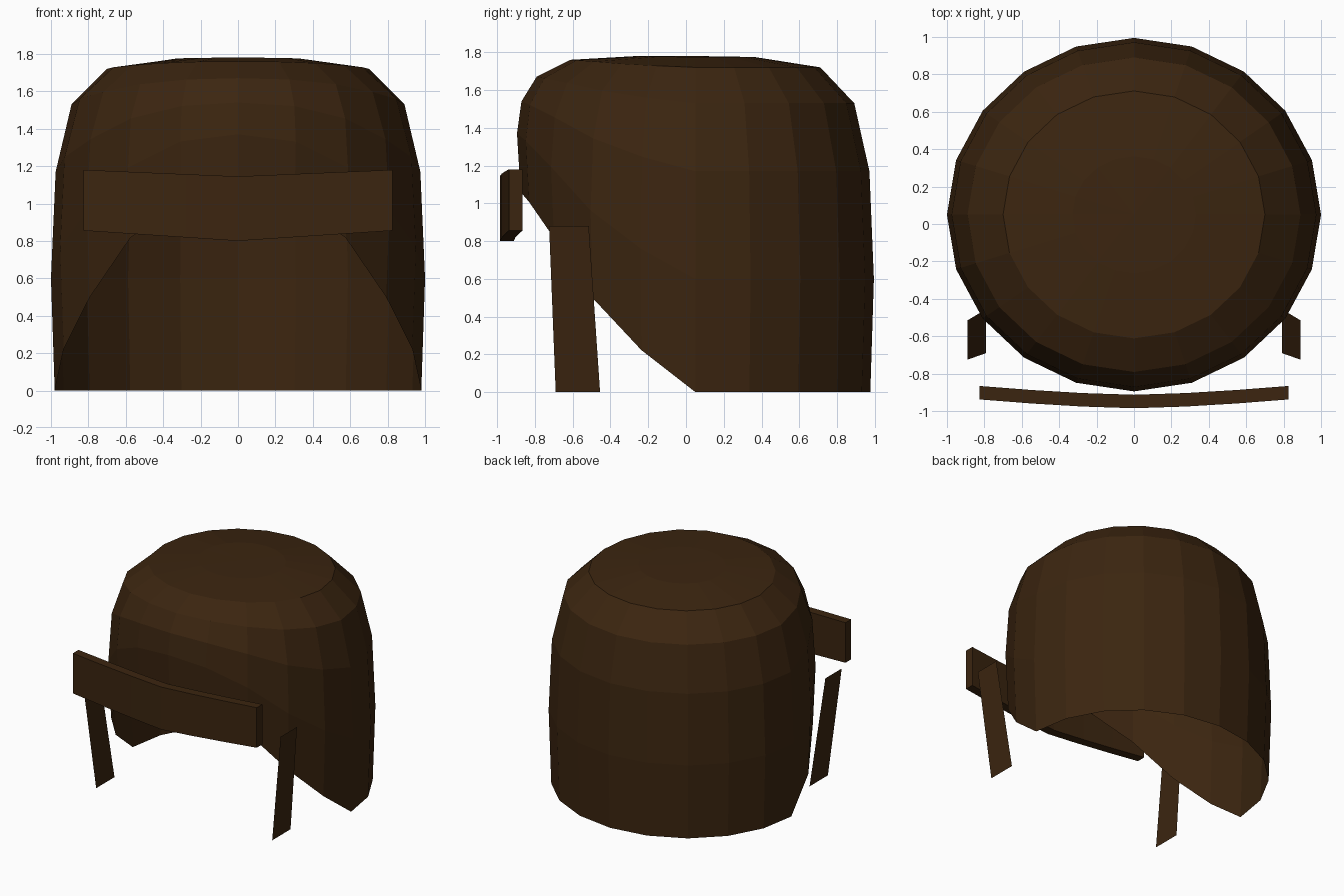
import bpy, bmesh, math

cube = bpy.data.objects.get("Cube")
if cube:
    bpy.data.objects.remove(cube)

brown = bpy.data.materials.new("dark_brown")
brown.use_nodes = True
COLOUR = (0.044, 0.0185, 0.005, 1)
brown.diffuse_color = COLOUR
brown.node_tree.nodes["Principled BSDF"].inputs["Base Color"].default_value = COLOUR


def finish(bm, name):
    mesh = bpy.data.meshes.new(name)
    bm.to_mesh(mesh)
    bm.free()
    mesh.materials.append(brown)
    obj = bpy.data.objects.new(name, mesh)
    bpy.context.collection.objects.link(obj)
    return obj


def bridge(bm, a, b, closed=True):
    n = len(a)
    for i in range(n if closed else n - 1):
        j = (i + 1) % n
        bm.faces.new((a[i], a[j], b[j], b[i]))


# Hair cap: open rings whose front is raised to leave the face free
SIDES = 20
FRONT_LIFT = [1, 0.95, 0.77, 0.47, 0.21, 0]
RINGS = [  # radius, height, extra height at the front
    (0.98, 0.0, 1.06), (1.0, 0.6, 0.77), (0.975, 1.17, 0.37),
    (0.89, 1.53, 0.14), (0.70, 1.72, 0.04), (0.33, 1.775, 0.005)]
bm = bmesh.new()
rings = []
for radius, height, lift in RINGS:
    ring = []
    for k in range(SIDES):
        angle = math.tau * k / SIDES
        step = min(k, SIDES - k)
        raised = FRONT_LIFT[step] if step < len(FRONT_LIFT) else 0
        ring.append(bm.verts.new((radius * math.sin(angle),
                                  0.05 - 0.945 * radius * math.cos(angle),
                                  height + lift * raised)))
    rings.append(ring)
for low, high in zip(rings, rings[1:]):
    bridge(bm, low, high)
tip = bm.verts.new((0, 0.05, 1.78))
for k in range(SIDES):
    bm.faces.new((rings[-1][k], rings[-1][(k + 1) % SIDES], tip))
finish(bm, "hair_cap")

# Brow band: a bowed slab that dips in the middle
bm = bmesh.new()
sections = []
for i in range(-3, 4):
    t = abs(i) / 3
    x, front = 0.825 * i / 3, -0.985 + 0.047 * t ** 1.5
    low, high = 0.80 + 0.055 * t, 1.145 + 0.035 * t
    sections.append([bm.verts.new((x, y, z)) for y, z in (
        (front, low), (front, high), (front + 0.072, high), (front + 0.072, low))])
for a, b in zip(sections, sections[1:]):
    bridge(bm, a, b)
bm.faces.new(sections[0])
bm.faces.new(sections[-1])
bmesh.ops.recalc_face_normals(bm, faces=bm.faces)
finish(bm, "brow_band")

# Side locks: flat strips leaning inward at the bottom
for side, name in ((1, "left_lock"), (-1, "right_lock")):
    bm = bmesh.new()
    corners = [(0.79, -0.69, 0), (0.79, -0.455, 0), (0.89, -0.515, 0.88), (0.89, -0.725, 0.88)]
    verts = [bm.verts.new((side * x, y, z)) for x, y, z in corners]
    bm.faces.new(verts if side > 0 else verts[::-1])
    finish(bm, name)
